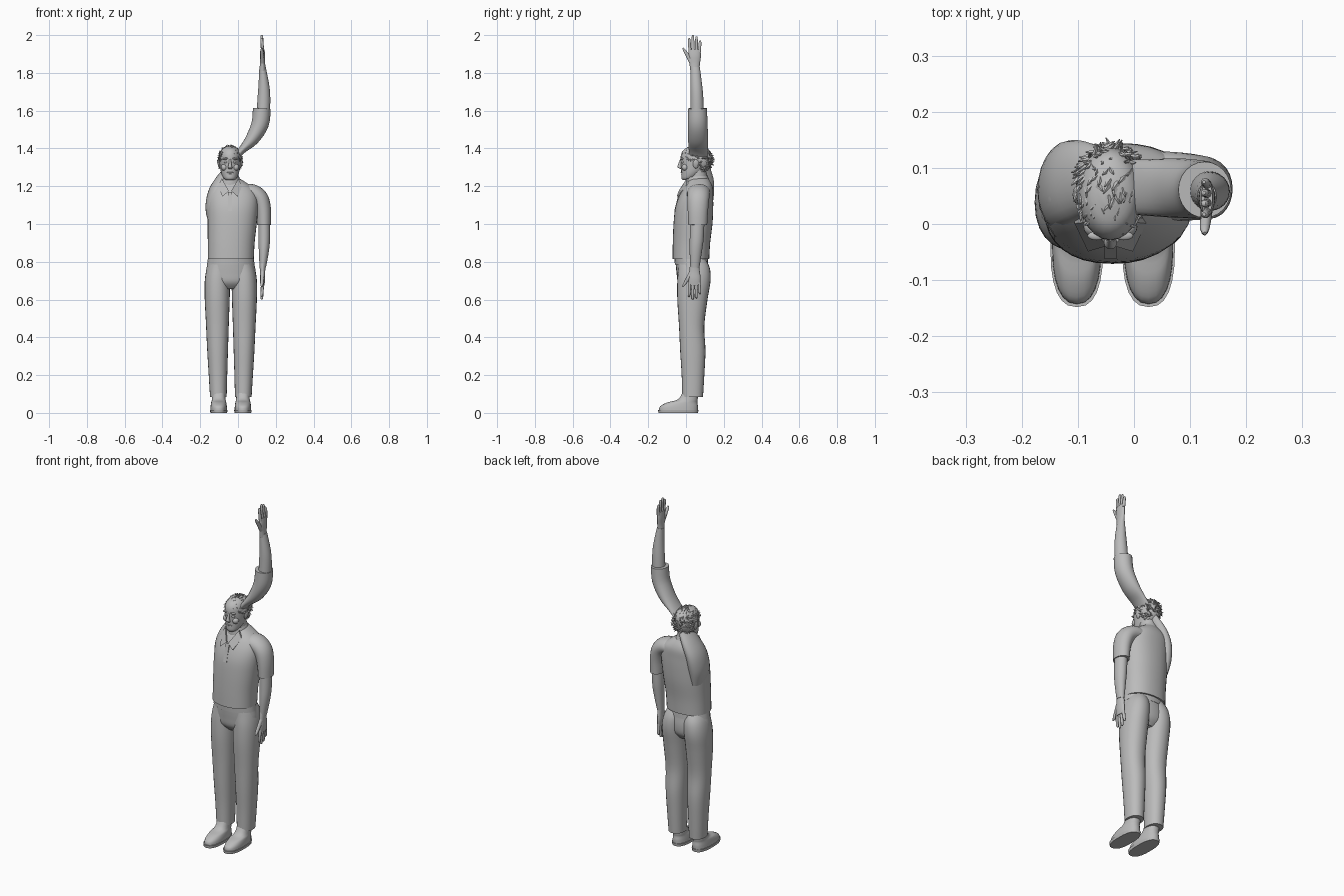
import bpy, bmesh, math, random
from mathutils import Vector, Matrix

if "Cube" in bpy.data.objects:
    bpy.data.objects.remove(bpy.data.objects["Cube"])
random.seed(4)
MID = -0.038          # centre line of the body
HEAD = -0.042         # centre line of the head

grey = bpy.data.materials.new("plain_grey")
grey.use_nodes = True
grey.diffuse_color = (0.5, 0.5, 0.5, 1)
grey.node_tree.nodes["Principled BSDF"].inputs["Base Color"].default_value = (0.5, 0.5, 0.5, 1)


def finish(name, bm, angle=45):
    bmesh.ops.recalc_face_normals(bm, faces=bm.faces)
    mesh = bpy.data.meshes.new(name)
    bm.to_mesh(mesh)
    bm.free()
    ob = bpy.data.objects.new(name, mesh)
    bpy.context.collection.objects.link(ob)
    mesh.materials.append(grey)
    bpy.ops.object.select_all(action='DESELECT')
    ob.select_set(True)
    bpy.context.view_layer.objects.active = ob
    bpy.ops.object.shade_smooth_by_angle(angle=math.radians(angle))
    return ob


def spline(rows, steps):
    """Catmull-Rom through rows of (x, y, z, half width, half depth)."""
    out = []
    last = len(rows) - 1
    for i in range(last):
        p = [rows[max(0, min(last, i + k))] for k in (-1, 0, 1, 2)]
        for s in range(steps):
            t = s / steps
            out.append([b + t * (c - a) / 2 + t * t * (a - 2.5 * b + 2 * c - d / 2)
                        + t ** 3 * (1.5 * (b - c) + (d - a) / 2) for a, b, c, d in zip(*p)])
    return out + [list(rows[-1])]


def tube(name, rows, flat=False, n=24, steps=4, square=1.0, cap=True):
    """Skin ellipses along a path; flat keeps every ring level."""
    rows = spline(rows, steps)
    bm = bmesh.new()
    rings = []
    for i, (x, y, z, a, b) in enumerate(rows):
        lo, hi = rows[max(0, i - 1)], rows[min(len(rows) - 1, i + 1)]
        t = Vector((0, 0, 1)) if flat else (Vector(hi[:3]) - Vector(lo[:3])).normalized()
        side = Vector((0, 1, 0)).cross(t).normalized()
        deep = t.cross(side)
        ring = []
        for k in range(n):
            c, s = math.cos(math.tau * k / n), math.sin(math.tau * k / n)
            c, s = (math.copysign(abs(v) ** square, v) for v in (c, s))
            ring.append(bm.verts.new(Vector((x, y, z)) + side * c * a + deep * s * b))
        rings.append(ring)
    for r, q in zip(rings, rings[1:]):
        for k in range(n):
            bm.faces.new((r[k - 1], r[k], q[k], q[k - 1]))
    if cap:
        bm.faces.new(rings[0])
        bm.faces.new(rings[-1])
    return finish(name, bm)


def ball(name, at, size, tilt=0):
    bm = bmesh.new()
    bmesh.ops.create_uvsphere(bm, u_segments=16, v_segments=10, radius=1)
    bm.transform(Matrix.Translation(at) @ Matrix.Rotation(tilt, 4, 'Y') @ Matrix.Diagonal((*size, 1)))
    return finish(name, bm)


def plate(name, points, thick):
    bm = bmesh.new()
    face = bm.faces.new([bm.verts.new(p) for p in points])
    grown = bmesh.ops.extrude_face_region(bm, geom=[face])["geom"]
    moved = [v for v in grown if isinstance(v, bmesh.types.BMVert)]
    bmesh.ops.translate(bm, verts=moved, vec=(0, -thick, 0))
    return finish(name, bm)


def hand(label, x, y, z, up):
    """Flat hand from the wrist, fingers along +z or -z, thumb to the front."""
    def row(dx, dy, dz, a, b):
        return (x + dx, y + dy, z + up * dz, a, b)
    tube(label + "_palm", [row(0, 0, -.02, .017, .023), row(0, 0, .02, .014, .028),
                           row(0, 0, .06, .014, .033), row(0, 0, .095, .01, .03)], n=16)
    for i, length in enumerate((.155, .17, .163, .142)):
        dy = -.024 + .016 * i
        tube(f"{label}_finger_{i + 1}", [row(0, dy, .08, .009, .0085), row(-.002, dy * 1.15, .12, .008, .008),
             row(-.004, dy * 1.2, length - .008, .007, .0065), row(-.005, dy * 1.2, length, .003, .003)], n=10, steps=2)
    tube(label + "_thumb", [row(0, -.015, .025, .011, .014), row(-.002, -.036, .06, .01, .011),
                            row(-.004, -.055, .09, .008, .007), row(-.004, -.063, .102, .003, .003)], n=10, steps=3)


# Shoes and trouser legs
for s, side in ((1, "left"), (-1, "right")):
    def at(off, *rest):
        return (MID + s * off, *rest)
    tube(side + "_sole", [at(.064, -.041, 0, .044, .105), at(.064, -.041, .016, .047, .107)],
         flat=True, square=.8, steps=1)
    tube(side + "_shoe", [at(.064, -.04, .012, .044, .103), at(.064, -.037, .035, .043, .1),
         at(.064, -.02, .055, .04, .08), at(.064, .01, .072, .036, .052), at(.064, .026, .12, .034, .038)],
         flat=True, square=.85)
    tube(side + "_trouser_leg", [at(.066, .035, .085, .044, .055), at(.068, .037, .2, .049, .06),
         at(.07, .036, .33, .055, .067), at(.071, .03, .46, .06, .067), at(.072, .034, .6, .066, .08),
         at(.071, .042, .7, .067, .088), at(.064, .042, .77, .062, .083), at(.055, .03, .82, .05, .07)],
         flat=True, square=.92)

# Hips and waist
tube("trouser_seat", [(MID, .038, .655, .06, .05), (MID, .036, .69, .12, .078), (MID, .035, .74, .132, .085),
                      (MID, .03, .79, .124, .085), (MID, .027, .83, .118, .085)], flat=True)
tube("waistband", [(MID, .029, .785, .126, .088), (MID, .027, .82, .121, .088)], flat=True, steps=1)

# Shirt body
tube("shirt_body", [(MID, .026, .815, .122, .097), (-.036, .029, .9, .124, .099), (-.031, .037, 1, .13, .103),
     (-.028, .043, 1.08, .134, .101), (-.028, .052, 1.14, .133, .092), (-.032, .063, 1.185, .12, .08),
     (MID, .068, 1.215, .088, .066), (HEAD, .068, 1.24, .052, .05)], flat=True, n=32, square=.88)

# Lowered left arm
tube("left_sleeve", [(.03, .068, 1.165, .045, .062), (.075, .067, 1.165, .046, .061), (.115, .065, 1.135, .046, .058),
                     (.134, .063, 1.075, .041, .054), (.138, .062, .995, .037, .05)])
tube("left_arm", [(.138, .06, 1.03, .031, .038), (.139, .057, .93, .031, .037), (.137, .052, .86, .027, .033),
                  (.131, .047, .77, .017, .024)])
hand("left_hand", .13, .045, .77, -1)

# Raised right arm, whose sleeve is pulled across the neck and head
tube("right_shoulder", [(-.125, .055, 1.0, .03, .06), (-.128, .06, 1.08, .044, .074), (-.118, .072, 1.16, .042, .076),
     (-.09, .08, 1.225, .034, .068), (-.05, .075, 1.29, .024, .055), (-.02, .068, 1.34, .02, .05)])
tube("right_sleeve", [(-.03, .067, 1.33, .018, .048), (.02, .065, 1.39, .02, .05), (.075, .064, 1.45, .036, .053),
                      (.117, .062, 1.53, .046, .052), (.126, .061, 1.612, .047, .05)])
tube("right_arm", [(.133, .059, 1.57, .035, .036), (.137, .058, 1.66, .034, .034), (.137, .055, 1.73, .029, .031),
                   (.13, .049, 1.83, .017, .024)])
hand("right_hand", .13, .046, 1.83, 1)

# Neck, collar and front opening
tube("neck", [(HEAD, .07, 1.17, .047, .048), (HEAD, .06, 1.3, .043, .045)], steps=1)
tube("collar", [(HEAD, .066, 1.19, .068, .07), (HEAD, .06, 1.22, .06, .064), (HEAD, .057, 1.252, .047, .056)], cap=False)
for s, side in ((1, "left"), (-1, "right")):
    plate(side + "_collar_flap", [(HEAD + s * .044, .012, 1.24), (HEAD + s * .064, .01, 1.2),
          (HEAD + s * .04, -.04, 1.145), (HEAD + s * .006, -.03, 1.175)], .009)
plate("shirt_placket", [(HEAD - .011, -.03, 1.17), (HEAD + .011, -.03, 1.17),
                        (HEAD + .011, -.055, 1.07), (HEAD - .011, -.055, 1.07)], .007)

# Head and face
tube("head", [(HEAD, .002, 1.232, .02, .018), (HEAD, .012, 1.243, .034, .036), (HEAD, .03, 1.268, .046, .055),
     (HEAD, .044, 1.3, .053, .07), (HEAD, .052, 1.34, .057, .081), (HEAD, .054, 1.375, .055, .078),
     (HEAD, .055, 1.4, .04, .058), (HEAD, .055, 1.412, .015, .02)], flat=True)
tube("nose", [(HEAD, -.024, 1.345, .005, .006), (HEAD, -.032, 1.315, .008, .01),
              (HEAD, -.033, 1.3, .012, .011), (HEAD, -.022, 1.29, .008, .006)], flat=True, n=12)
ball("upper_lip", (HEAD, -.021, 1.272, ), (.018, .007, .004))
ball("lower_lip", (HEAD, -.019, 1.264), (.015, .007, .004))
ball("chin", (HEAD, -.01, 1.246), (.02, .014, .012))
for s, side in ((1, "left"), (-1, "right")):
    ball(side + "_eye", (HEAD + s * .022, -.017, 1.328), (.011, .009, .007))
    ball(side + "_eyebrow", (HEAD + s * .024, -.021, 1.346), (.017, .008, .005), s * .12)
    ball(side + "_cheek", (HEAD + s * .03, -.005, 1.3), (.018, .018, .018))
    ball(side + "_ear", (HEAD + s * .059, .052, 1.318), (.007, .016, .024), s * .2)

# Hair: a cap trimmed at the hairline, covered in short tufts
bm = bmesh.new()
bmesh.ops.create_icosphere(bm, subdivisions=4, radius=1)
centre = Vector((HEAD, .06, 1.338))
bm.transform(Matrix.Translation(centre) @ Matrix.Diagonal((.061, .079, .074, 1)))


def above_hairline(p):
    return p.z > (1.372 if p.y < .01 else 1.34 if p.y < .075 else 1.275)


bmesh.ops.delete(bm, geom=[f for f in bm.faces if not above_hairline(f.calc_center_median())], context='FACES')
roots = [(v.co.copy(), v.normal.copy()) for v in bm.verts if random.random() < .4]
for p, _ in roots:
    out = (p - centre).normalized()
    sweep = Vector((random.uniform(-.7, .7), -.7, random.uniform(-.2, .5)))
    lean = (out * .45 + (sweep - out * sweep.dot(out))).normalized()
    turn = lean.to_track_quat('Z', 'Y').to_matrix().to_4x4()
    bmesh.ops.create_cone(bm, segments=5, radius1=.0065, radius2=.001, depth=random.uniform(.016, .024),
                          cap_ends=True, matrix=Matrix.Translation(p + lean * .005) @ turn)
finish("hair", bm, 30)
